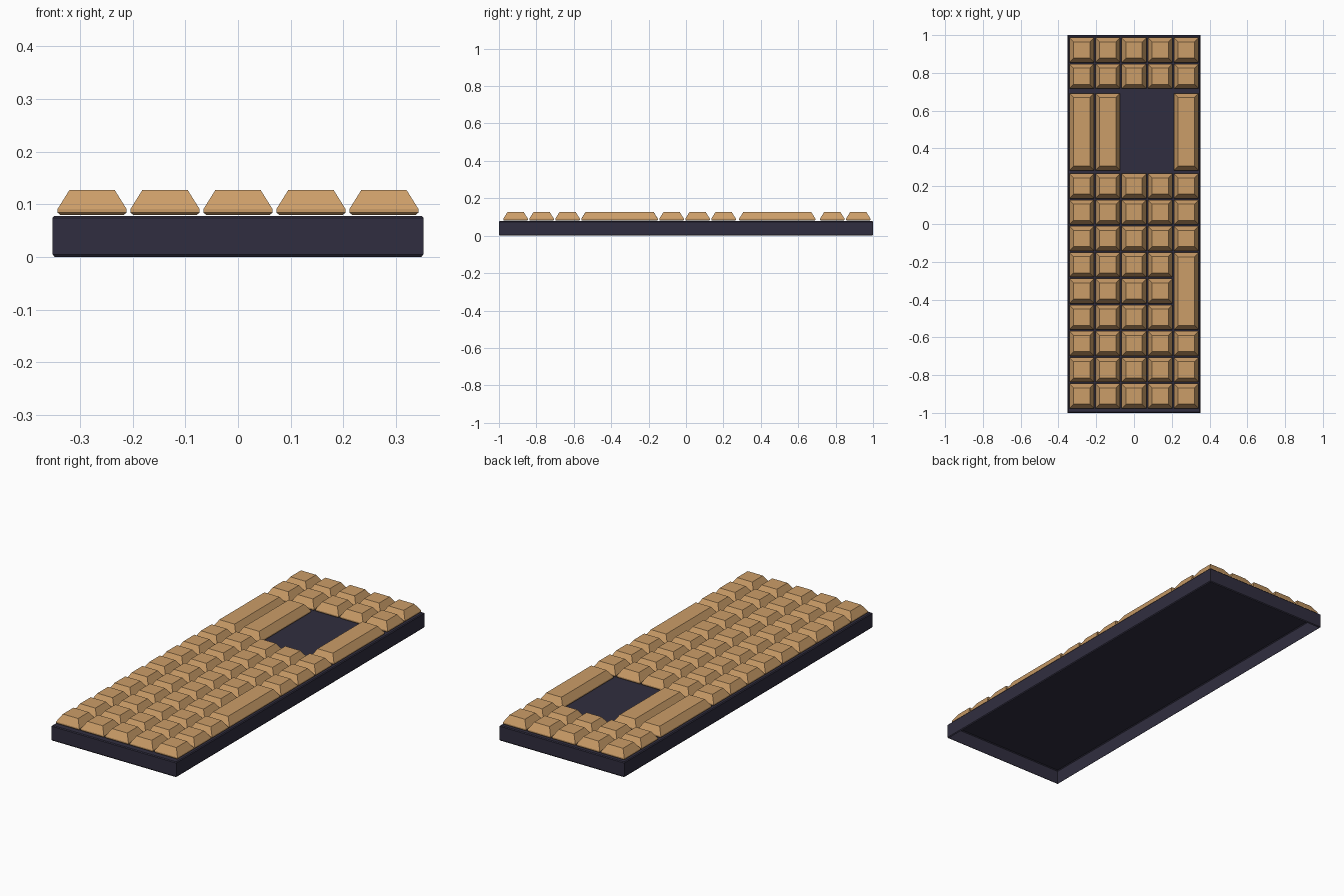
import bpy, bmesh

if "Cube" in bpy.data.objects:
    bpy.data.objects.remove(bpy.data.objects["Cube"])

PITCH = 0.1385      # spacing of the key grid
KEY = 0.131         # base width of a single key


def material(name, colour):
    m = bpy.data.materials.new(name)
    m.diffuse_color = (*colour, 1)
    m.use_nodes = True
    m.node_tree.nodes["Principled BSDF"].inputs["Base Color"].default_value = m.diffuse_color
    return m


TAN = material("tan_keycap", (0.60, 0.34, 0.14))
DARK = material("dark_case", (0.03, 0.027, 0.05))


def lofted_block(name, cx, cy, width, length, profile, mat, closed_bottom=True):
    """Stack rectangular rings given as (z, inset) pairs and cap them."""
    bm = bmesh.new()
    rings = []
    for z, inset in profile:
        hx, hy = width / 2 - inset, length / 2 - inset
        rings.append([bm.verts.new((sx * hx, sy * hy, z))
                      for sx, sy in ((-1, -1), (1, -1), (1, 1), (-1, 1))])
    for low, high in zip(rings, rings[1:]):
        for i in range(4):
            j = (i + 1) % 4
            bm.faces.new((low[i], low[j], high[j], high[i]))
    bm.faces.new(rings[-1])
    if closed_bottom:
        bm.faces.new(rings[0][::-1])
    mesh = bpy.data.meshes.new(name)
    bm.to_mesh(mesh)
    bm.free()
    mesh.materials.append(mat)
    obj = bpy.data.objects.new(name, mesh)
    obj.location = (cx, cy, 0)
    bpy.context.collection.objects.link(obj)
    return obj


# Case: thin shell, open underneath, with slightly eased edges
lofted_block("case", 0, 0, 0.704, 2.0,
             [(0.0, 0.004), (0.005, 0.0), (0.074, 0.0), (0.078, 0.004)],
             DARK, closed_bottom=False)

# Keycaps: short eased skirt, then a straight taper to a flat top
CAP = [(0.080, 0.005), (0.084, 0.0), (0.091, 0.0), (0.127, 0.0225)]


def key(name, col, y, units=1):
    lofted_block(name, (col - 2) * PITCH, y, KEY,
                 KEY + (units - 1) * PITCH, CAP, TAN)


# Two rows at the back, nine rows at the front
front_rows = [0.201 - i * 0.139 for i in range(9)]
rows = [0.921, 0.782] + front_rows
long_y = front_rows[4]      # centre of the long key in the right column

for r, y in enumerate(rows):
    for col in range(5):
        if col == 4 and 5 <= r <= 7:
            continue        # space taken by the long key
        key(f"key_{r}_{col}", col, y)

# Long keys, three units each; the gap beside them shows the bare case
key("long_key_right", 4, long_y, 3)
for col in (0, 1, 4):
    key(f"long_key_back_{col}", col, 0.488, 3)
